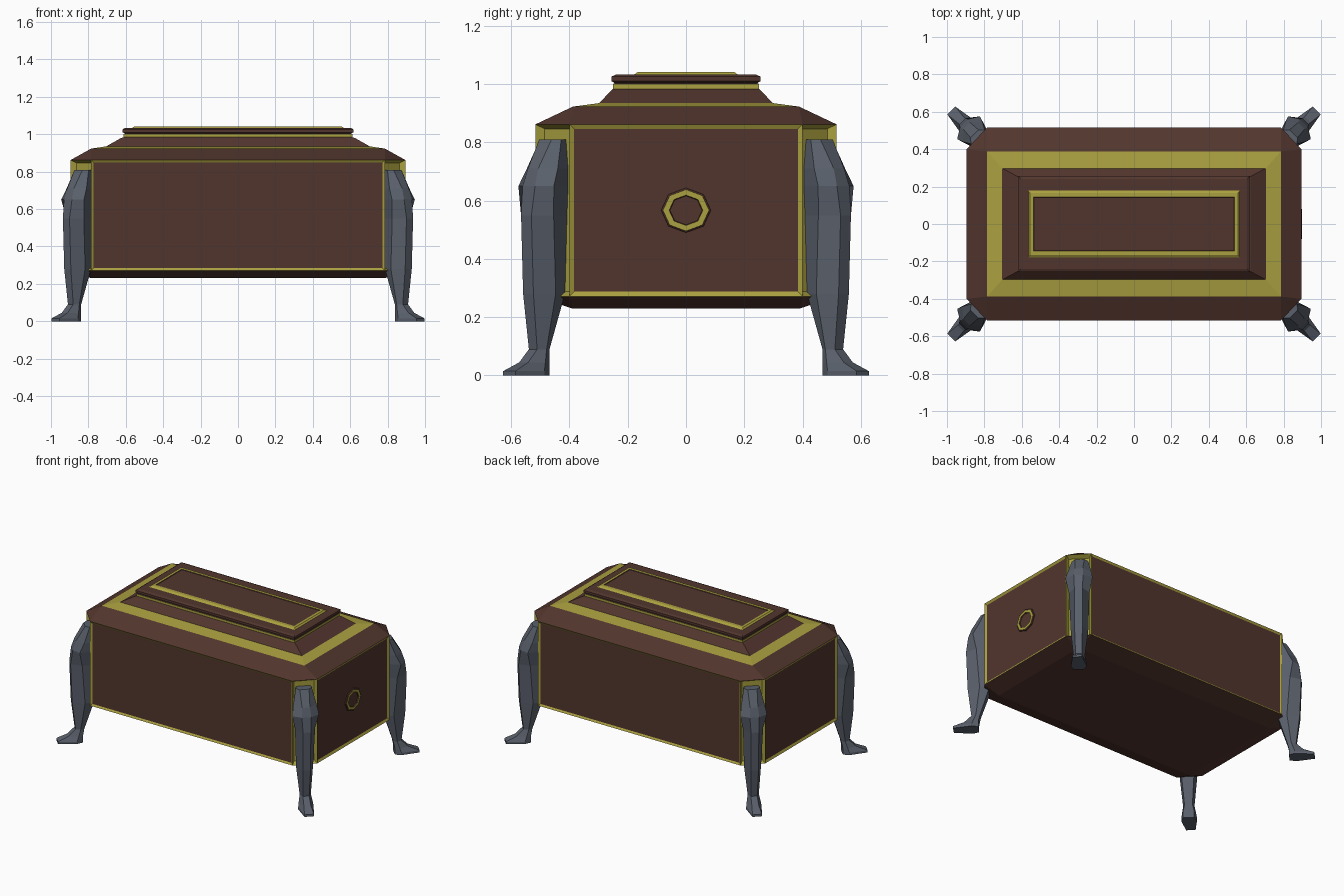
import bpy, bmesh, math

if "Cube" in bpy.data.objects:
    bpy.data.objects.remove(bpy.data.objects["Cube"])


def material(name, rgb):
    m = bpy.data.materials.new(name)
    m.diffuse_color = (*rgb, 1)
    m.use_nodes = True
    m.node_tree.nodes["Principled BSDF"].inputs["Base Color"].default_value = m.diffuse_color
    return m


BROWN = material("dark_wood", (0.085, 0.036, 0.027))
GOLD = material("gold_trim", (0.40, 0.35, 0.05))
SLATE = material("slate_metal", (0.10, 0.115, 0.145))


def loft(rings, mats):
    """Skin a stack of equal-sized rings; mats gives one slot per band."""
    bm = bmesh.new()
    loops = [[bm.verts.new(p) for p in ring] for ring in rings]
    n = len(rings[0])
    for a, b, mat in zip(loops, loops[1:], mats):
        for i in range(n):
            j = (i + 1) % n
            bm.faces.new((a[i], a[j], b[j], b[i])).material_index = mat
    bm.faces.new(loops[0][::-1]).material_index = mats[0]
    bm.faces.new(loops[-1]).material_index = mats[-1]
    bmesh.ops.remove_doubles(bm, verts=bm.verts, dist=1e-5)
    bmesh.ops.recalc_face_normals(bm, faces=bm.faces)
    return bm


def finish(bm, name, mats):
    me = bpy.data.meshes.new(name)
    bm.to_mesh(me)
    bm.free()
    for m in mats:
        me.materials.append(m)
    ob = bpy.data.objects.new(name, me)
    bpy.context.collection.objects.link(ob)
    return ob


def octagon(hx, hy, z, cx=0.0, cy=0.0):
    """Rectangle with cut corners; a zero cut gives a plain rectangle."""
    return [(hx, -hy + cy, z), (hx, hy - cy, z), (hx - cx, hy, z), (-hx + cx, hy, z),
            (-hx, hy - cy, z), (-hx, -hy + cy, z), (-hx + cx, -hy, z), (hx - cx, -hy, z)]


HX, HY, CX, CY = 0.895, 0.517, 0.11, 0.117

# Chest body: gold frame with sunk wooden panels and hollow corners
bm = loft([octagon(HX, HY, 0.272, CX, CY), octagon(HX, HY, 0.862, CX, CY)], [0])
front, side, corner = [], [], []
for f in bm.faces:
    nx, ny = abs(f.normal.x), abs(f.normal.y)
    if nx > 0.9:
        side.append(f)
    elif ny > 0.9:
        front.append(f)
    elif nx > 0.1:
        corner.append(f)
for faces, width, depth, mat in ((front, 0.018, -0.008, 1), (side, 0.022, -0.008, 1),
                                 (corner, 0.022, -0.03, 0)):
    bmesh.ops.inset_individual(bm, faces=faces, thickness=width, depth=depth)
    for f in faces:
        f.material_index = mat
finish(bm, "chest_body", [GOLD, BROWN])

# Tapered underside
bm = loft([octagon(0.785, 0.39, 0.23), octagon(HX, HY, 0.272, CX, CY)], [0])
finish(bm, "chest_base", [BROWN])

# Stepped lid
lid = [octagon(HX, HY, 0.862, CX, CY),
       octagon(0.785, 0.388, 0.923),
       octagon(0.705, 0.298, 0.935),
       octagon(0.625, 0.255, 0.98),
       octagon(0.612, 0.25, 0.984),
       octagon(0.612, 0.25, 1.0),
       octagon(0.605, 0.245, 1.004),
       octagon(0.617, 0.256, 1.01),
       octagon(0.617, 0.256, 1.026),
       octagon(0.605, 0.24, 1.033),
       octagon(0.565, 0.178, 1.033),
       octagon(0.555, 0.165, 1.042),
       octagon(0.537, 0.145, 1.042),
       octagon(0.535, 0.143, 1.038)]
bm = loft(lid, [0, 1, 0, 0, 1, 0, 0, 0, 0, 0, 1, 1, 0])
finish(bm, "lid", [BROWN, GOLD])


# Lock medallion on the right side
def disc(x, r):
    return [(x, r * math.cos(i * math.pi / 4), 0.567 + 0.9 * r * math.sin(i * math.pi / 4))
            for i in range(8)]


bm = loft([disc(0.88, 0.086), disc(0.893, 0.085), disc(0.897, 0.079),
           disc(0.897, 0.058), disc(0.890, 0.055)], [0, 0, 1, 0])
finish(bm, "side_medallion", [BROWN, GOLD])

# Diagonal legs: z, then (outward distance, half width) of back, side and front edges
LEG = [(0.0, (0.04, 0.035), (0.08, 0.05), (0.20, 0.03)),
       (0.015, (0.04, 0.035), (0.08, 0.05), (0.20, 0.03)),
       (0.045, (0.04, 0.035), (0.07, 0.045), (0.13, 0.022)),
       (0.09, (0.03, 0.025), (0.055, 0.036), (0.085, 0.02)),
       (0.28, (-0.03, 0.04), (0.03, 0.055), (0.108, 0.025)),
       (0.55, (-0.03, 0.05), (0.05, 0.065), (0.118, 0.025)),
       (0.65, (-0.03, 0.055), (0.07, 0.086), (0.105, 0.03)),
       (0.71, (-0.03, 0.055), (0.04, 0.075), (0.085, 0.025)),
       (0.81, (-0.03, 0.045), (0.0, 0.052), (0.025, 0.03))]


def leg(name, sx, sy):
    rings = []
    for z, back, mid, tip in LEG:
        edges = (back, mid, tip)
        pts = [(d, w) for d, w in edges] + [(d, -w) for d, w in reversed(edges)]
        rings.append([(sx * (0.835 + (d + w) * math.sqrt(0.5)),
                       sy * (0.465 + (d - w) * math.sqrt(0.5)), z) for d, w in pts])
    finish(loft(rings, [0] * (len(LEG) - 1)), name, [SLATE])


for sx, xname in ((-1, "left"), (1, "right")):
    for sy, yname in ((-1, "front"), (1, "back")):
        leg(f"{yname}_{xname}_leg", sx, sy)
